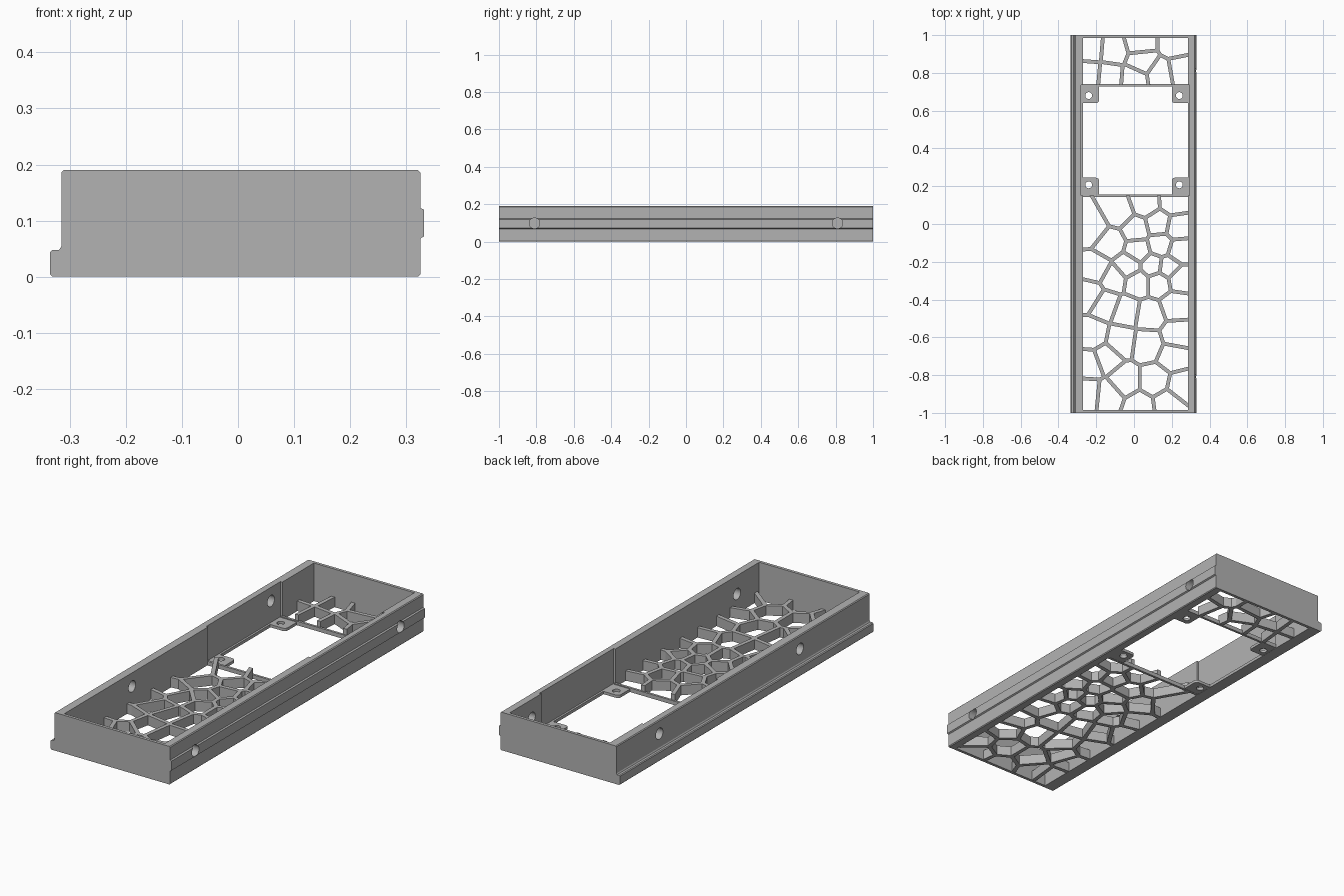
import bpy, bmesh
from mathutils import Vector, Matrix

cube = bpy.data.objects.get("Cube")
if cube:
    bpy.data.objects.remove(cube, do_unlink=True)

GREY = bpy.data.materials.new("light grey plastic")
GREY.use_nodes = True
GREY.diffuse_color = (0.45, 0.45, 0.45, 1)
GREY.node_tree.nodes["Principled BSDF"].inputs["Base Color"].default_value = GREY.diffuse_color


def make(name, bm):
    bmesh.ops.recalc_face_normals(bm, faces=bm.faces)
    mesh = bpy.data.meshes.new(name)
    bm.to_mesh(mesh)
    bm.free()
    mesh.materials.append(GREY)
    obj = bpy.data.objects.new(name, mesh)
    bpy.context.collection.objects.link(obj)
    return obj


def add_prism(bm, points, offset):
    face = bm.faces.new([bm.verts.new(p) for p in points])
    ext = bmesh.ops.extrude_face_region(bm, geom=[face], use_keep_orig=True)
    moved = [g for g in ext["geom"] if isinstance(g, bmesh.types.BMVert)]
    bmesh.ops.translate(bm, verts=moved, vec=offset)


def box(name, x0, x1, y0, y1, z0, z1):
    bm = bmesh.new()
    add_prism(bm, [(x0, y0, z0), (x1, y0, z0), (x1, y1, z0), (x0, y1, z0)], (0, 0, z1 - z0))
    return make(name, bm)


def cylinder(name, centre, radius, depth, axis):
    bm = bmesh.new()
    bmesh.ops.create_cone(bm, cap_ends=True, segments=32, radius1=radius, radius2=radius, depth=depth)
    turn = Vector((0, 0, 1)).rotation_difference(Vector(axis)).to_matrix().to_4x4()
    bm.transform(Matrix.Translation(centre) @ turn)
    return make(name, bm)


def cut(obj, cutters):
    for c in cutters:
        mod = obj.modifiers.new("cut", "BOOLEAN")
        mod.operation, mod.solver, mod.object = "DIFFERENCE", "EXACT", c
    bpy.context.view_layer.update()
    graph = bpy.context.evaluated_depsgraph_get()
    mesh = bpy.data.meshes.new_from_object(obj.evaluated_get(graph))
    obj.modifiers.clear()
    obj.data = mesh
    for c in cutters:
        bpy.data.objects.remove(c, do_unlink=True)


# Frame: one cross-section with foot ledge and side rail, run along y
LEFT, RIGHT, END = -0.27, 0.285, 0.985
BAY0, BAY1 = 0.15, 0.735
section = [(-.335, .004), (-.331, 0), (.321, 0), (.325, .004), (.325, .068), (.332, .072),
           (.332, .119), (.325, .123), (.325, .186), (.321, .19), (-.311, .19), (-.315, .186),
           (-.315, .054), (-.319, .048), (-.331, .048), (-.335, .044)]
bm = bmesh.new()
add_prism(bm, [(x, -1, z) for x, z in section], (0, 2, 0))
frame = make("frame", bm)
cut(frame, [box("cavity", LEFT, RIGHT, -END, END, -1, 1),
            box("bay_recess", LEFT - .01, RIGHT + .01, BAY0, BAY1, .015, 1)]
    + [cylinder("rail_hole", (.3, y, .098), .028, .15, (1, 0, 0)) for y in (-.81, .81)]
    + [cylinder("wall_hole", (-.3, y, .122), .028, .15, (1, 0, 0)) for y in (-.45, .66)])

# Bay cross bars
for name, y in (("front_bar", BAY0), ("back_bar", BAY1)):
    box(name, LEFT - .005, RIGHT + .005, y - .006, y + .006, 0, .02)

# Screw tabs in the bay corners
for side, x, hole_x in (("right", -.2425, -.24), ("left", .2575, .24)):
    for end, y, hole_y in (("front", .195, .207), ("back", .69, .68)):
        tab = box(f"{end}_{side}_tab", x - .0575, x + .0575, y - .05, y + .05, .001, .015)
        bm = bmesh.new()
        bm.from_mesh(tab.data)
        uprights = [e for e in bm.edges if abs(e.verts[0].co.z - e.verts[1].co.z) > .01]
        bmesh.ops.bevel(bm, geom=uprights, offset=.016, segments=4, profile=.5, affect="EDGES")
        bm.to_mesh(tab.data)
        bm.free()
        cut(tab, [cylinder("screw_hole", (hole_x, hole_y, 0), .018, .2, (0, 0, 1))])


# Cellular floor: cells around seed points (hundredths) leave thin struts
def clip(poly, normal, limit):
    out = []
    for a, b in zip(poly, poly[1:] + poly[:1]):
        da, db = a.dot(normal) - limit, b.dot(normal) - limit
        if da <= 0:
            out.append(a)
        if da * db < 0:
            out.append(a.lerp(b, da / (da - db)))
    return out


def lattice(name, seeds, y0, y1, half=.01):
    seeds = [Vector((x / 100, y / 100)) for x, y in seeds]
    bm = bmesh.new()
    for s in seeds:
        cell = [Vector(p) for p in ((-.4, y0 - .1), (.4, y0 - .1), (.4, y1 + .1), (-.4, y1 + .1))]
        for t in seeds:
            if t is not s and cell:
                n = (t - s).normalized()
                cell = clip(cell, n, n.dot((s + t) / 2) - half)
        if len(cell) > 2:
            add_prism(bm, [(p.x, p.y, -.1) for p in cell], (0, 0, .3))
    cells = make("cells", bm)
    floor = box(name, LEFT - .004, RIGHT + .004, y0, y1, .001, .05)
    cut(floor, [cells])


front_seeds = [(-22, -2), (-8, 6), (6, 11), (21, 12), (1, -3), (13, 0), (23, -2), (-12, -10),
               (2, -14), (14, -11), (24, -14), (-20, -24), (-3, -22), (10, -22), (18, -23),
               (24, -29), (-11, -29), (-23, -37), (2, -31), (13, -31), (-4, -46), (-15, -42),
               (8, -48), (22, -43), (-22, -59), (-7, -62), (7, -64), (23, -59), (21, -70),
               (-23, -74), (-15, -71), (-5, -83), (11, -83), (-24, -90), (-14, -91),
               (3, -97), (18, -95), (25, -86)]
back_seeds = [(-23, 93), (-11, 92), (3, 96), (22, 96), (4, 86), (-24, 79), (-13, 78),
              (0, 77), (14, 79), (25, 81)]
lattice("front_floor_lattice", front_seeds, -END - .003, BAY0)
lattice("back_floor_lattice", back_seeds, BAY1, END + .003)
